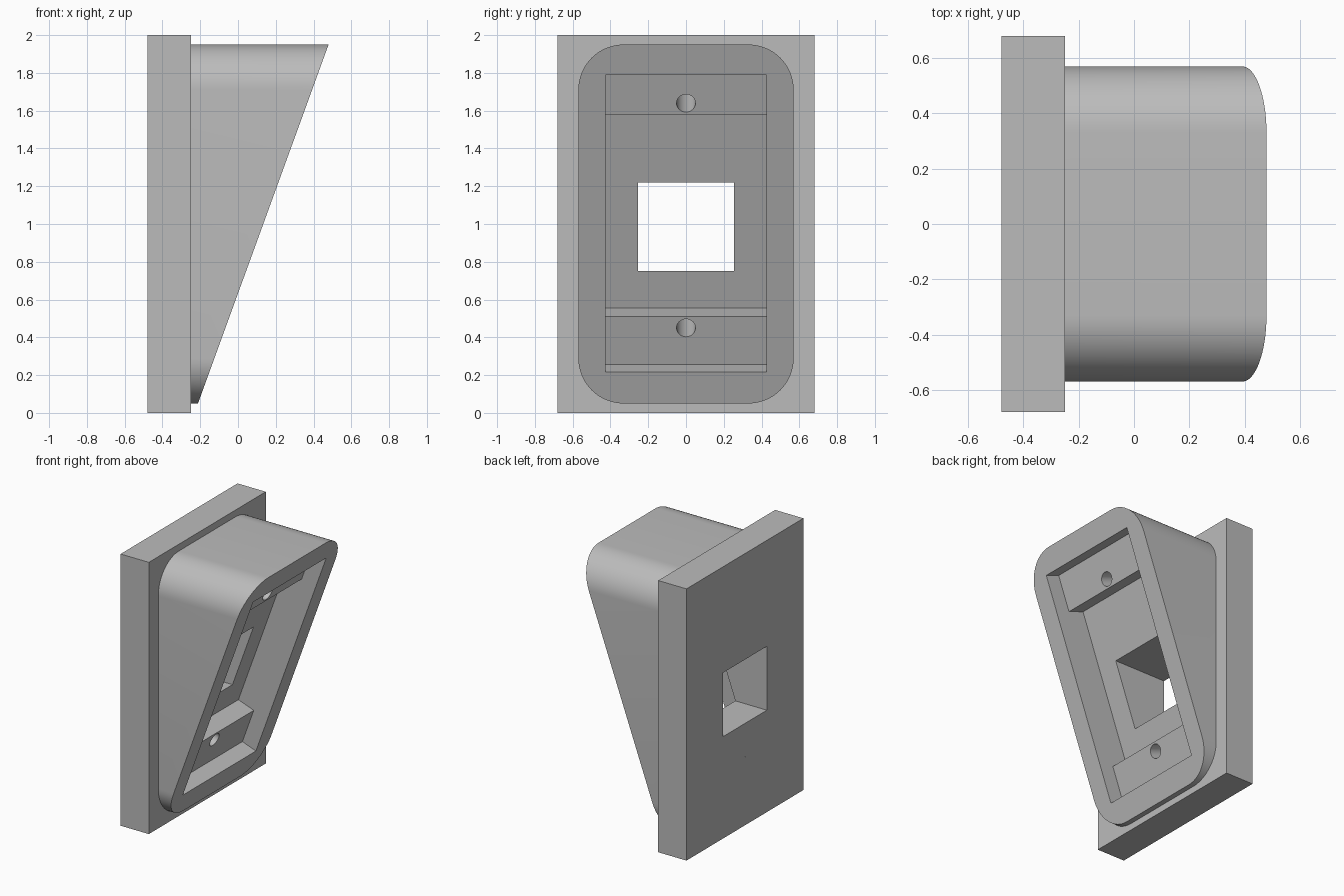
import bpy, bmesh
from math import radians, sin, cos, pi
from mathutils import Vector, Matrix

cube = bpy.data.objects.get("Cube")
if cube:
    bpy.data.objects.remove(cube, do_unlink=True)

grey = bpy.data.materials.new("plain_grey")
grey.use_nodes = True
colour = (0.5, 0.5, 0.5, 1)
grey.diffuse_color = colour
grey.node_tree.nodes["Principled BSDF"].inputs["Base Color"].default_value = colour

TILT = radians(20)
along = Vector((sin(TILT), 0, cos(TILT)))       # up the sloped face
inward = Vector((-cos(TILT), 0, sin(TILT)))     # into the sloped face
foot = Vector((-0.212, 0, 0.05))                # bottom of the sloped face


def on_slope(s, depth, y=0):
    return foot + along * s + inward * depth + Vector((0, y, 0))


def make(name, bm):
    bmesh.ops.recalc_face_normals(bm, faces=bm.faces)
    mesh = bpy.data.meshes.new(name)
    bm.to_mesh(mesh)
    bm.free()
    mesh.materials.append(grey)
    obj = bpy.data.objects.new(name, mesh)
    bpy.context.collection.objects.link(obj)
    return obj


def prism(name, ring_a, ring_b):
    """Closed solid between two matching rings of points."""
    bm = bmesh.new()
    a = [bm.verts.new(p) for p in ring_a]
    b = [bm.verts.new(p) for p in ring_b]
    bm.faces.new(a)
    bm.faces.new(b)
    for i in range(len(a)):
        j = (i + 1) % len(a)
        bm.faces.new((a[i], a[j], b[j], b[i]))
    return make(name, bm)


def box(name, low, high):
    low, high = Vector(low), Vector(high)
    bm = bmesh.new()
    size = Matrix.Diagonal((*(high - low), 1))
    bmesh.ops.create_cube(bm, size=1, matrix=Matrix.Translation((low + high) / 2) @ size)
    return make(name, bm)


def combine(target, tool, operation):
    mod = target.modifiers.new(operation.title(), 'BOOLEAN')
    mod.operation = operation
    mod.solver = 'EXACT'
    mod.object = tool
    bpy.context.view_layer.objects.active = target
    bpy.ops.object.modifier_apply(modifier=mod.name)
    bpy.data.objects.remove(tool, do_unlink=True)


# Back plate
body = box("angled_wall_mount", (-0.48, -0.68, 0), (-0.25, 0.68, 2))

# Wedge housing: rounded outline, sliced by the slope
RADIUS, STEPS = 0.24, 16
outline = []
for corner, (sy, sz) in enumerate([(1, 1), (-1, 1), (-1, -1), (1, -1)]):
    for k in range(STEPS + 1):
        a = (corner + k / STEPS) * pi / 2
        outline.append((sy * (0.57 - RADIUS) + RADIUS * cos(a),
                        1 + sz * (0.95 - RADIUS) + RADIUS * sin(a)))
slope = along.x / along.z
housing = prism("wedge_housing",
                [(-0.35, y, z) for y, z in outline],
                [(foot.x + (z - foot.z) * slope, y, z) for y, z in outline])
combine(body, housing, 'UNION')

# Stepped recess with a ledge at each end
LEDGE, FLOOR, HALF = 0.117, 0.25, 0.425
steps = [(0.176, -0.1), (0.176, LEDGE), (0.447, LEDGE), (0.447, FLOOR),
         (1.585, FLOOR), (1.585, LEDGE), (1.851, LEDGE), (1.851, -0.1)]
recess = prism("recess_cutter",
               [on_slope(s, d, -HALF) for s, d in steps],
               [on_slope(s, d, HALF) for s, d in steps])
combine(body, recess, 'DIFFERENCE')

# Square opening straight through the back
combine(body, box("window_cutter", (-0.6, -0.255, 0.75), (0.1, 0.255, 1.22)), 'DIFFERENCE')

# Blind screw hole in each ledge
for s in (0.383, 1.649):
    bm = bmesh.new()
    turn = inward.to_track_quat('Z', 'Y').to_matrix().to_4x4()
    bmesh.ops.create_cone(bm, cap_ends=True, segments=32, radius1=0.05, radius2=0.05,
                          depth=0.34, matrix=Matrix.Translation(on_slope(s, LEDGE + 0.12)) @ turn)
    combine(body, make("screw_hole_cutter", bm), 'DIFFERENCE')

# Smooth rounded corners and holes, sharp edges elsewhere
bpy.ops.object.select_all(action='DESELECT')
body.select_set(True)
bpy.context.view_layer.objects.active = body
bpy.ops.object.shade_smooth_by_angle(angle=radians(25))
